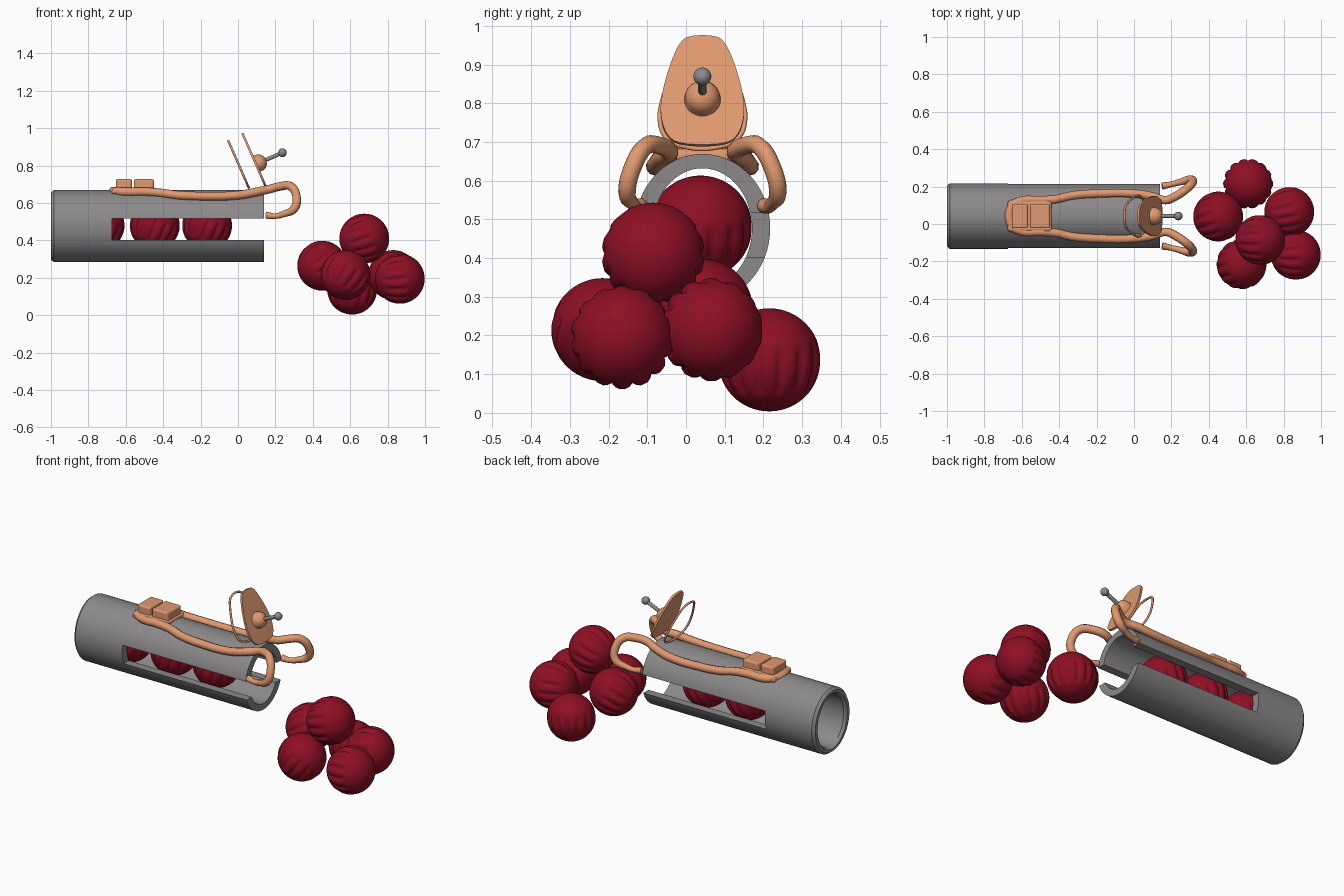
import bpy, bmesh, math
from mathutils import Vector, Matrix

MID = 0.0425          # y of the launcher's centre plane
AXIS_Z = 0.477        # height of the barrel axis

default = bpy.data.objects.get("Cube")
if default:
    bpy.data.objects.remove(default, do_unlink=True)


def material(name, rgb):
    m = bpy.data.materials.new(name)
    m.use_nodes = True
    m.diffuse_color = (*rgb, 1)
    bsdf = m.node_tree.nodes["Principled BSDF"]
    bsdf.inputs["Base Color"].default_value = (*rgb, 1)
    bsdf.inputs["Roughness"].default_value = 0.6
    return m


GREY = material("steel grey", (0.26, 0.25, 0.25))
TAN = material("copper tan", (0.74, 0.32, 0.16))
RED = material("crimson", (0.27, 0.005, 0.018))


def select(ob):
    bpy.ops.object.select_all(action='DESELECT')
    ob.select_set(True)
    bpy.context.view_layer.objects.active = ob


def smooth(ob, angle=40):
    select(ob)
    bpy.ops.object.shade_smooth_by_angle(angle=math.radians(angle))


def add_mesh(name, bm, mat):
    bmesh.ops.recalc_face_normals(bm, faces=bm.faces)
    me = bpy.data.meshes.new(name)
    bm.to_mesh(me)
    bm.free()
    me.materials.append(mat)
    ob = bpy.data.objects.new(name, me)
    bpy.context.collection.objects.link(ob)
    return ob


def add_box(name, lo, hi, mat, bevel):
    lo, hi = Vector(lo), Vector(hi)
    bm = bmesh.new()
    bmesh.ops.create_cube(bm, size=1)
    bmesh.ops.scale(bm, vec=hi - lo, verts=bm.verts)
    bmesh.ops.translate(bm, vec=(lo + hi) / 2, verts=bm.verts)
    if bevel:
        bmesh.ops.bevel(bm, geom=bm.edges[:], offset=bevel, segments=3,
                        profile=0.5, affect='EDGES')
    return add_mesh(name, bm, mat)


def add_rod(name, points, depth, mat, radii=None, cyclic=False):
    cu = bpy.data.curves.new(name, 'CURVE')
    cu.dimensions = '3D'
    cu.bevel_depth = depth
    cu.bevel_resolution = 3
    cu.use_fill_caps = True
    cu.resolution_u = 5
    sp = cu.splines.new('BEZIER')
    sp.bezier_points.add(len(points) - 1)
    for i, (bp, p) in enumerate(zip(sp.bezier_points, points)):
        bp.co = p
        bp.handle_left_type = bp.handle_right_type = 'AUTO'
        bp.radius = radii[i] if radii else 1
    sp.use_cyclic_u = cyclic
    cu.materials.append(mat)
    ob = bpy.data.objects.new(name, cu)
    bpy.context.collection.objects.link(ob)
    select(ob)
    bpy.ops.object.convert(target='MESH')
    smooth(bpy.context.object)


def lathe(name, profile, mat, matrix, sides=64, closed=False):
    """Revolve (along, radius_y, radius_z) points about local x."""
    bm = bmesh.new()
    rings = []
    for x, ry, rz in profile:
        angles = [2 * math.pi * i / sides for i in range(sides)]
        rings.append([bm.verts.new(matrix @ Vector(
            (x, ry * math.cos(a), rz * math.sin(a)))) for a in angles])
    pairs = list(zip(rings, rings[1:]))
    if closed:
        pairs.append((rings[-1], rings[0]))
    else:
        bm.faces.new(rings[0])
        bm.faces.new(rings[-1])
    for a, b in pairs:
        for i in range(sides):
            j = (i + 1) % sides
            bm.faces.new((a[i], a[j], b[j], b[i]))
    return add_mesh(name, bm, mat)


# Barrel: open oval tube with a long slot cut through both sides
barrel = lathe("barrel", [(-0.985, .175, .192), (.14, .175, .192),
                          (.14, .128, .155), (-0.985, .128, .155),
                          (-1.0, .14, .165), (-1.0, .162, .18)],
               GREY, Matrix.Translation((0, MID, AXIS_Z)), closed=True)
cutter = add_box("slot_cutter", (-.675, -.4, .403), (.4, .5, .517), GREY, 0)
cutter.hide_render = True
cut = barrel.modifiers.new("slot", 'BOOLEAN')
cut.object = cutter
cut.operation = 'DIFFERENCE'
cut.solver = 'EXACT'
select(barrel)
bpy.ops.object.modifier_apply(modifier=cut.name)
bpy.data.objects.remove(cutter, do_unlink=True)
smooth(barrel, 35)


# Balls: spheres with a band of grooves running around one axis
def add_ball(name, centre, axis, radius=0.133, grooves=14):
    bm = bmesh.new()
    bmesh.ops.create_uvsphere(bm, u_segments=84, v_segments=40, radius=1)
    for v in bm.verts:
        phi = math.atan2(v.co.y, v.co.x)
        band = max(0, 1 - (abs(v.co.z + 0.15) / 0.5) ** 4)
        ridge = max(0, math.cos(grooves * phi)) ** 1.5
        v.co *= radius * (1 - 0.09 * band * ridge)
    turn = Vector(axis).to_track_quat('Z', 'Y').to_matrix().to_4x4()
    bmesh.ops.transform(bm, matrix=Matrix.Translation(centre) @ turn,
                        verts=bm.verts)
    smooth(add_mesh(name, bm, RED), 80)


for i, x in enumerate((-.74, -.445, -.165)):
    add_ball(f"loaded_ball_{i + 1}", (x, MID - .005, .48), (.35, 0, .9))
LOOSE = [((.675, -.085, .41), (.9, 0, .3)), ((.865, -.165, .195), (1, 0, .1)),
         ((.575, -.215, .215), (.5, .2, .8)), ((.83, .065, .215), (.9, .2, 0)),
         ((.61, .215, .137), (.1, 0, 1)), ((.45, .04, .265), (.8, .3, .5))]
for i, (centre, axis) in enumerate(LOOSE):
    add_ball(f"loose_ball_{i + 1}", centre, axis)

# Frame: one rod running round the rear and out into two hooked prongs
half = [(-.655, .05, .663), (-.61, .08, .66), (-.5, .085, .66),
        (-.42, .09, .655), (-.33, .11, .643), (-.2, .12, .637),
        (0, .12, .642), (.1, .105, .66), (.17, .085, .675),
        (.23, .11, .69), (.28, .145, .69), (.313, .18, .635),
        (.3, .195, .57), (.24, .18, .54), (.2, .17, .53), (.15, .16, .535)]
thick = [1] * 13 + [.75, .65, .85]
side = [(x, MID + d, z) for x, d, z in half]
other = [(x, MID - d, z) for x, d, z in half]
add_rod("frame", other[::-1] + side, .023, TAN, thick[::-1] + thick)

# Rear pad and its two blocks
add_box("rear_pad", (-.675, MID - .085, .645), (-.44, MID + .085, .683), TAN, .015)
for name, x0, x1 in (("rear_block", -.653, -.567), ("front_block", -.557, -.45)):
    add_box(name, (x0, MID - .065, .67), (x1, MID + .065, .728), TAN, .01)

# Sight: tilted hoop and plate sharing one rounded outline
edge = [(.06, .004), (.095, .032), (.11, .09), (.104, .15), (.09, .205),
        (.075, .25), (.058, .287), (.035, .306)]
outline = edge + [(-d, t) for d, t in reversed(edge)]
UP = Vector((-.4, 0, .916))
OUT = Vector((.916, 0, .4))


def on_plane(base, stretch):
    return [Vector(base) + UP * t * stretch + Vector((0, d, 0))
            for d, t in outline]


add_rod("sight_hoop", on_plane((.055, MID, .688), .85), .006, TAN, cyclic=True)

for _ in range(2):   # round the corners of the outline
    outline = [(a[0] * k + b[0] * (1 - k), a[1] * k + b[1] * (1 - k))
               for a, b in zip(outline, outline[1:] + outline[:1])
               for k in (.75, .25)]
bm = bmesh.new()
face = bm.faces.new([bm.verts.new(p) for p in on_plane((.143, MID, .685), 1.02)])
new = bmesh.ops.extrude_face_region(bm, geom=[face])["geom"]
bmesh.ops.translate(bm, vec=OUT * .012,
                    verts=[v for v in new if isinstance(v, bmesh.types.BMVert)])
bm.faces.ensure_lookup_table()
if not face.is_valid or len([f for f in bm.faces if len(f.verts) > 4]) < 2:
    bmesh.ops.holes_fill(bm, edges=bm.edges[:])
smooth(add_mesh("sight_plate", bm, TAN), 40)

# Knob: domed boss, pin and ball on the plate's outer face
tilt = Matrix.Rotation(-math.atan2(.4, .916), 4, 'Y')
boss = Matrix.Translation((.095, MID, .807)) @ tilt
dome = [(0, .05), (.012, .045), (.025, .045), (.042, .038), (.054, .025), (.06, .008)]
smooth(lathe("knob_boss", [(x, r, r) for x, r in dome], TAN, boss, 32), 60)
add_rod("knob_pin", [boss @ Vector((x, 0, 0)) for x in (.05, .1, .15)], .011, GREY)
bm = bmesh.new()
bmesh.ops.create_uvsphere(bm, u_segments=24, v_segments=16, radius=.023)
bmesh.ops.translate(bm, vec=boss @ Vector((.155, 0, 0)), verts=bm.verts)
smooth(add_mesh("knob_ball", bm, GREY), 60)
